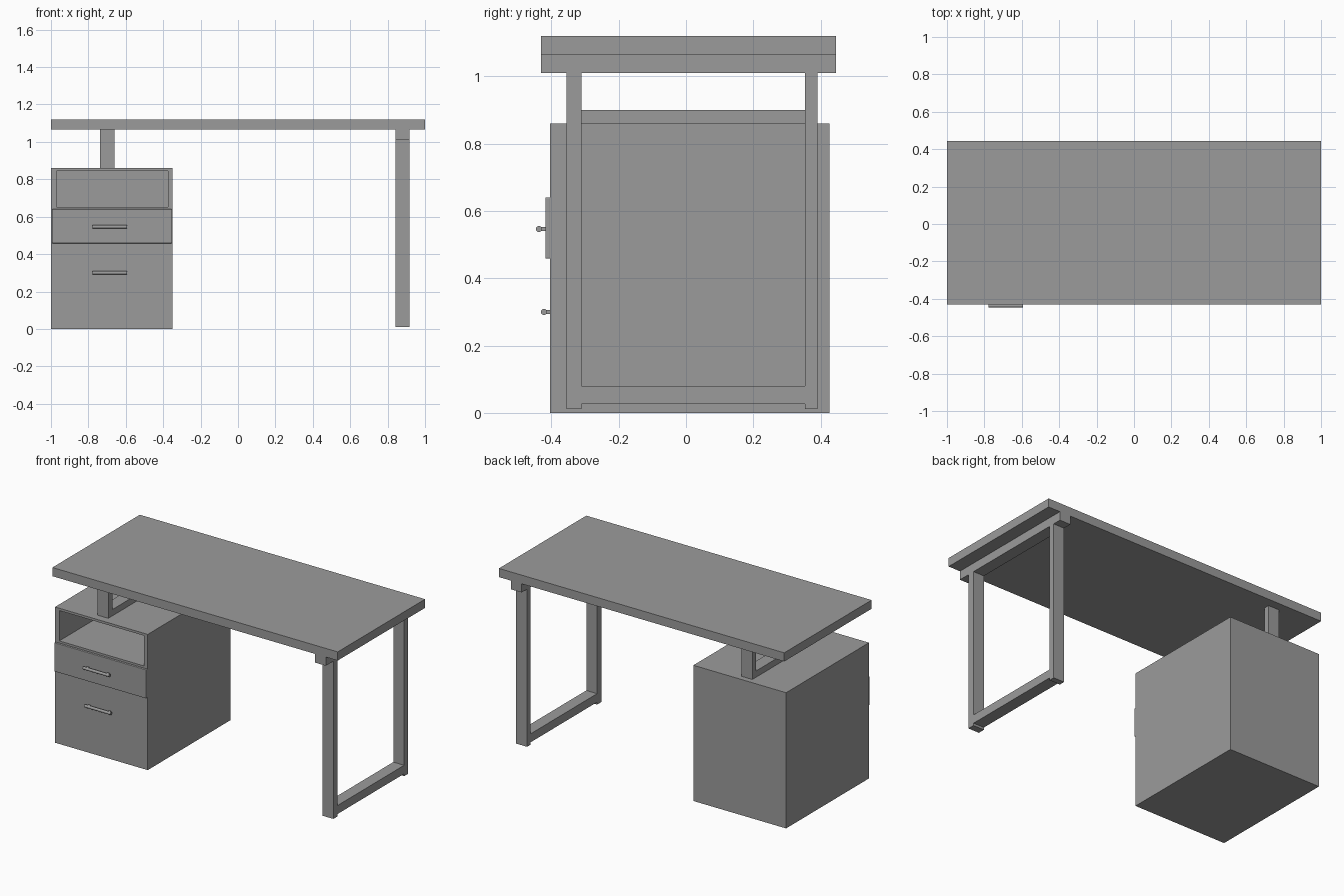
import bpy
import math

if "Cube" in bpy.data.objects:
    bpy.data.objects.remove(bpy.data.objects["Cube"])

# One dark grey for the whole desk
dark = bpy.data.materials.new("dark_grey")
dark.diffuse_color = (0.33, 0.33, 0.33, 1)
dark.use_nodes = True
dark.node_tree.nodes["Principled BSDF"].inputs["Base Color"].default_value = dark.diffuse_color


def box(name, x, y, z, bevel=0.0):
    """Axis-aligned box from (min, max) pairs."""
    bpy.ops.mesh.primitive_cube_add(size=1)
    ob = bpy.context.object
    ob.name = ob.data.name = name
    ob.data.materials.append(dark)
    lo, hi = zip(x, y, z)
    for v in ob.data.vertices:
        for i in range(3):
            v.co[i] = hi[i] if v.co[i] > 0 else lo[i]
    if bevel:
        mod = ob.modifiers.new("bevel", 'BEVEL')
        mod.width, mod.segments = bevel, 2
    return ob


def handle(name, face_y, z):
    """Rounded bar on two short posts."""
    x0, x1, r = -0.777, -0.594, 0.009
    y = face_y - 0.019
    bpy.ops.mesh.primitive_cylinder_add(
        vertices=24, radius=r, depth=x1 - x0,
        location=((x0 + x1) / 2, y, z), rotation=(0, math.pi / 2, 0))
    bar = bpy.context.object
    bar.name = name + "_bar"
    bar.data.materials.append(dark)
    bpy.ops.object.shade_smooth_by_angle()
    for side, px in (("left", x0 + 0.02), ("right", x1 - 0.02)):
        box(f"{name}_{side}_post", (px - 0.007, px + 0.007),
            (y, face_y + 0.002), (z - 0.006, z + 0.006))


# Tabletop
box("tabletop", (-1, 1), (-0.43, 0.445), (1.065, 1.12))

# Cabinet with an open shelf slot
cabinet = box("cabinet", (-1, -0.35), (-0.404, 0.426), (0, 0.86))
cutter = box("shelf_cutter", (-0.97, -0.375), (-0.6, 0.40), (0.653, 0.845))
cutter.hide_render = True
mod = cabinet.modifiers.new("shelf_slot", 'BOOLEAN')
mod.operation, mod.solver, mod.object = 'DIFFERENCE', 'EXACT', cutter
bpy.context.view_layer.objects.active = cabinet
bpy.ops.object.modifier_apply(modifier=mod.name)
bpy.data.objects.remove(cutter)

# Drawer front and handles
box("drawer_front", (-0.995, -0.352), (-0.418, -0.402), (0.458, 0.64), 0.003)
handle("upper_handle", -0.418, 0.546)
handle("lower_handle", -0.403, 0.30)

# Leg frames: posts front and back, joined by a low rail
posts = (("front", (-0.355, -0.311)), ("back", (0.354, 0.39)))
frames = (("cabinet_support", (-0.738, -0.661), 0.86, 1.065, (0.86, 0.90)),
          ("right_leg", (0.841, 0.917), 0.011, 1.01, (0.026, 0.08)))
for name, x, z0, z1, rail in frames:
    for side, y in posts:
        box(f"{name}_{side}_post", x, y, (z0, z1))
    box(f"{name}_rail", x, (-0.311, 0.354), rail)

# Beam under the top, carried by the right leg
box("right_leg_beam", (0.841, 0.917), (-0.43, 0.445), (1.01, 1.065))
